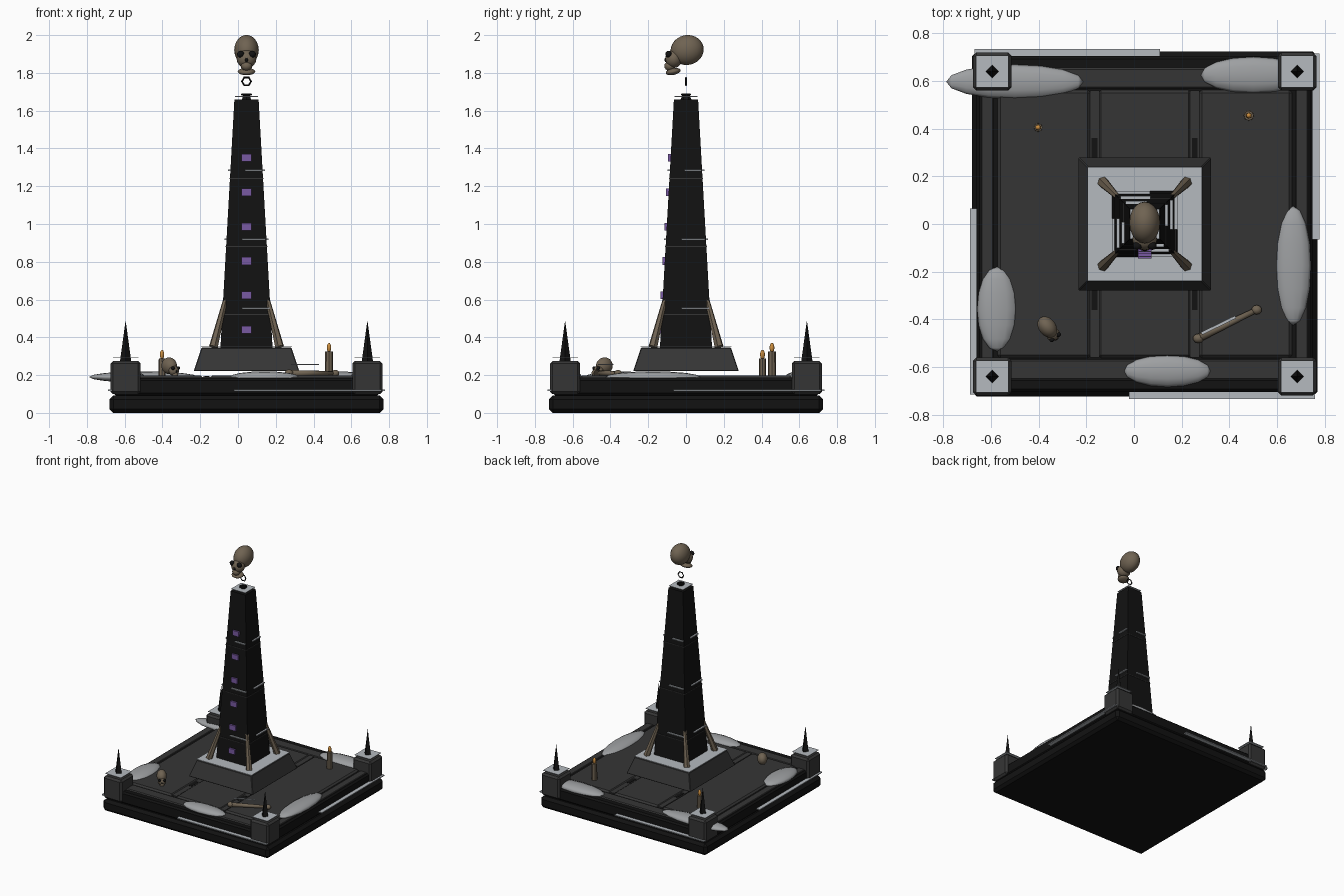
import bpy, bmesh, math
from mathutils import Vector, Matrix

if "Cube" in bpy.data.objects:
    bpy.data.objects.remove(bpy.data.objects["Cube"])

CX = 0.045  # monument axis


def material(name, r, g, b):
    m = bpy.data.materials.new(name)
    m.use_nodes = True
    m.diffuse_color = (r, g, b, 1)
    bsdf = m.node_tree.nodes["Principled BSDF"]
    bsdf.inputs["Base Color"].default_value = (r, g, b, 1)
    bsdf.inputs["Roughness"].default_value = 0.8
    return m


BLACK = material("black stone", 0.006, 0.006, 0.006)
GREY = material("dark grey stone", 0.036, 0.036, 0.036)
SNOW = material("pale snow", 0.46, 0.49, 0.52)
DRIFT = material("packed snow", 0.34, 0.35, 0.36)
BONE = material("old bone", 0.16, 0.125, 0.085)
PURPLE = material("purple glow", 0.19, 0.1, 0.36)
FLAME = material("flame orange", 0.6, 0.27, 0.05)


def finish(name, bm, mat, smooth=False):
    bmesh.ops.recalc_face_normals(bm, faces=bm.faces[:])
    mesh = bpy.data.meshes.new(name)
    bm.to_mesh(mesh)
    bm.free()
    mesh.materials.append(mat)
    for p in mesh.polygons:
        p.use_smooth = smooth
    ob = bpy.data.objects.new(name, mesh)
    bpy.context.collection.objects.link(ob)
    return ob


def block(name, centre, size, mat, bevel=0, angle=0, top=1):
    """Box, with optional chamfer, turn about z and narrower top."""
    bm = bmesh.new()
    bmesh.ops.create_cube(bm, size=1)
    for v in bm.verts:
        k = top if v.co.z > 0 else 1
        v.co = Vector((v.co.x * size[0] * k, v.co.y * size[1] * k, v.co.z * size[2]))
    if bevel:
        bmesh.ops.bevel(bm, geom=bm.edges[:], offset=bevel, segments=1, affect='EDGES')
    bm.transform(Matrix.Translation(centre) @ Matrix.Rotation(angle, 4, 'Z'))
    return finish(name, bm, mat)


def sheet(name, x, y, z, half, mat):
    return block(name, (x, y, z), (2 * half, 2 * half, 0.003), mat)


def rod(name, a, b, r1, r2, sides, mat, smooth=False):
    """Tapered rod from a to b."""
    a, b = Vector(a), Vector(b)
    bm = bmesh.new()
    bmesh.ops.create_cone(bm, cap_ends=True, segments=sides, radius1=r1, radius2=r2, depth=(b - a).length)
    turn = (b - a).to_track_quat('Z', 'Y').to_matrix().to_4x4()
    bm.transform(Matrix.Translation((a + b) / 2) @ turn)
    return finish(name, bm, mat, smooth)


def ball(name, centre, radii, mat, segs=16, rings=10, turn=None, frame=None):
    bm = bmesh.new()
    bmesh.ops.create_uvsphere(bm, u_segments=segs, v_segments=rings, radius=1)
    m = Matrix.Translation(centre) @ (turn or Matrix()) @ Matrix.Diagonal((*radii, 1))
    bm.transform((frame or Matrix()) @ m)
    return finish(name, bm, mat, True)


def ring(name, centre, radius, thick, axis, mat):
    """Six-sided chain link."""
    bm = bmesh.new()
    n, m = 6, 4
    grid = []
    for i in range(n):
        a = 2 * math.pi * i / n
        row = []
        for j in range(m):
            b = 2 * math.pi * j / m
            r = radius + thick * math.cos(b)
            row.append(bm.verts.new((r * math.cos(a), r * math.sin(a), thick * math.sin(b))))
        grid.append(row)
    for i in range(n):
        for j in range(m):
            k, l = (i + 1) % n, (j + 1) % m
            bm.faces.new((grid[i][j], grid[k][j], grid[k][l], grid[i][l]))
    bm.transform(Matrix.Translation(centre) @ Vector(axis).to_track_quat('Z', 'Y').to_matrix().to_4x4())
    return finish(name, bm, mat)


def skull(prefix, frame):
    """Skull facing -y, cranium centred on the origin of the frame."""
    tilt = Matrix.Rotation(math.radians(12), 4, 'X')
    ball(prefix + "_cranium", (0, 0.006, 0.002), (0.065, 0.088, 0.079), BONE, 20, 14, tilt, frame)
    ball(prefix + "_face", (0, -0.065, -0.045), (0.052, 0.045, 0.048), BONE, 16, 10, None, frame)
    ball(prefix + "_teeth", (0, -0.085, -0.083), (0.03, 0.03, 0.026), BONE, 12, 8, None, frame)
    ball(prefix + "_jaw", (0, -0.068, -0.112), (0.047, 0.04, 0.018), BONE, 12, 8, tilt, frame)
    for side, tag in ((-1, "right"), (1, "left")):
        ball(f"{prefix}_{tag}_eye_socket", (side * 0.031, -0.092, -0.02), (0.02, 0.017, 0.018), BLACK, 10, 8, None, frame)
    ball(prefix + "_nose_hole", (0, -0.106, -0.05), (0.009, 0.008, 0.012), BLACK, 8, 6, None, frame)


# Stepped base and paved deck
block("lower_plinth", (CX, 0, 0.046), (1.45, 1.45, 0.092), BLACK, 0.02)
block("upper_plinth", (CX, 0, 0.138), (1.41, 1.41, 0.092), BLACK, 0.012)
for s in (-1, 1):
    block("deck_border", (CX, s * 0.612, 0.176), (1.2, 0.09, 0.03), GREY, 0.008)
    block("deck_edge", (CX + s * 0.66, 0, 0.176), (0.06, 1.15, 0.024), GREY, 0.008)
    block("deck_joint", (CX + s * 0.21, 0, 0.18), (0.04, 1.12, 0.026), GREY)
    for t in (-1, 1):
        block("joint_gap", (CX + s * 0.21, t * 0.315, 0.193), (0.025, 0.09, 0.004), BLACK)
for i in (-1, 0, 1):
    block("deck_slab", (CX + i * 0.423, 0, 0.18), (0.39, 1.125, 0.034), GREY, 0.012)

# Corner posts with snow caps and spikes
for sx in (-1, 1):
    for sy in (-1, 1):
        x, y = CX + sx * 0.64, sy * 0.64
        block("corner_post", (x, y, 0.187), (0.16, 0.16, 0.176), GREY, 0.014)
        sheet("post_snow_cap", x, y, 0.292, 0.068, SNOW)
        rod("post_spike", (x, y, 0.272), (x, y, 0.49), 0.03, 0, 4, BLACK)

# Pedestal
block("pedestal", (CX, 0, 0.283), (0.56, 0.56, 0.125), GREY, 0.004, 0, 0.85)
sheet("pedestal_snow", CX, 0, 0.351, 0.24, SNOW)

# Tapering tower in four courses
Z0, Z1, H0, H1 = 0.345, 1.66, 0.138, 0.064


def half(z):
    return H0 + (H1 - H0) * (z - Z0) / (Z1 - Z0)


joints = (Z0, 0.52, 0.88, 1.24, Z1)
for a, b in zip(joints, joints[1:]):
    block("tower_course", (CX, 0, (a + b) / 2), (2 * half(a), 2 * half(a), b - a), BLACK, 0, 0, half(b) / half(a))
for z in joints[1:4]:
    block("tower_seam", (CX, 0, z), (2 * half(z) + 0.006,) * 2 + (0.005,), GREY)
sheet("tower_snow_cap", CX, 0, 1.675, 0.062, SNOW)

# Snow ledges, one per side, each running toward the next corner
for q in range(4):
    ang = q * math.pi / 2
    spin = Matrix.Rotation(ang, 3, 'Z')
    for z, length in ((0.555, 0.145), (0.92, 0.125), (1.285, 0.09)):
        h = half(z)
        p = spin @ Vector((h - length / 2 - 0.004, -h - 0.003, z))
        block("tower_snow_ledge", p + Vector((CX, 0, 0)), (length, 0.018, 0.008), SNOW, 0, ang)
    p = spin @ Vector((0.325, -0.718, 0.12))
    block("plinth_snow_ledge", p + Vector((CX, 0, 0)), (0.78, 0.032, 0.007), SNOW, 0, ang)

# Glowing windows up the front
for i in range(6):
    z = 0.44 + i * 0.182
    block("tower_window", (CX, -half(z) - 0.003, z), (0.055, 0.02, 0.04), PURPLE)

# Bone buttresses
for sx in (-1, 1):
    for sy in (-1, 1):
        rod("bone_buttress", (CX + sx * 0.175, sy * 0.175, 0.35), (CX + sx * 0.112, sy * 0.112, 0.6), 0.024, 0.012, 6, BONE)

# Chain links and hanging skull
ring("lower_chain_link", (CX, 0, 1.686), 0.025, 0.006, (0, 0, 1), BLACK)
rod("chain_pin", (CX, 0, 1.66), (CX, 0, 1.685), 0.028, 0.018, 6, BLACK)
ring("upper_chain_link", (CX, 0, 1.755), 0.024, 0.005, (0, 1, 0), BLACK)
skull("hanging_skull", Matrix.Translation((CX, 0, 1.919)))

# Small skull on the deck
skull("deck_skull", Matrix.Translation((-0.362, -0.435, 0.248)) @ Matrix.Rotation(math.radians(38), 4, 'Z') @ Matrix.Scale(0.56, 4))

# Snow drifts: centre x, y, half length along x, half length along y
for x, y, hx, hy in ((-0.5, 0.597, 0.288, 0.072), (0.5, 0.625, 0.22, 0.077), (0.668, -0.175, 0.075, 0.25),
                     (-0.575, -0.357, 0.084, 0.177), (0.14, -0.617, 0.182, 0.067)):
    lengthways = Matrix.Rotation(math.pi / 2, 4, 'Y') if hx > hy else Matrix.Rotation(math.pi / 2, 4, 'X')
    radii = (0.03, hy, hx) if hx > hy else (hx, 0.03, hy)
    ball("snow_drift", (x, y, 0.19), radii, DRIFT, 12, 8, lengthways)

# Fallen long bone with a streak of snow
a, b = Vector((0.27, -0.48, 0.21)), Vector((0.515, -0.36, 0.21))
rod("fallen_bone_shaft", a, b, 0.017, 0.011, 8, BONE, True)
ball("fallen_bone_near_knob", a, (0.023, 0.02, 0.02), BONE, 10, 8)
ball("fallen_bone_far_knob", b, (0.022, 0.02, 0.018), BONE, 10, 8)
block("fallen_bone_snow", (0.355, -0.425, 0.255), (0.16, 0.012, 0.005), SNOW, 0, math.radians(26))

# Candles
for x, y, top, r in ((-0.402, 0.405, 0.288, 0.019), (0.482, 0.455, 0.325, 0.022)):
    rod("candle", (x, y, 0.19), (x, y, top), r, r * 0.92, 8, BONE)
    ball("candle_flame", (x, y, top + 0.02), (0.013, 0.013, 0.026), FLAME, 6, 6)
